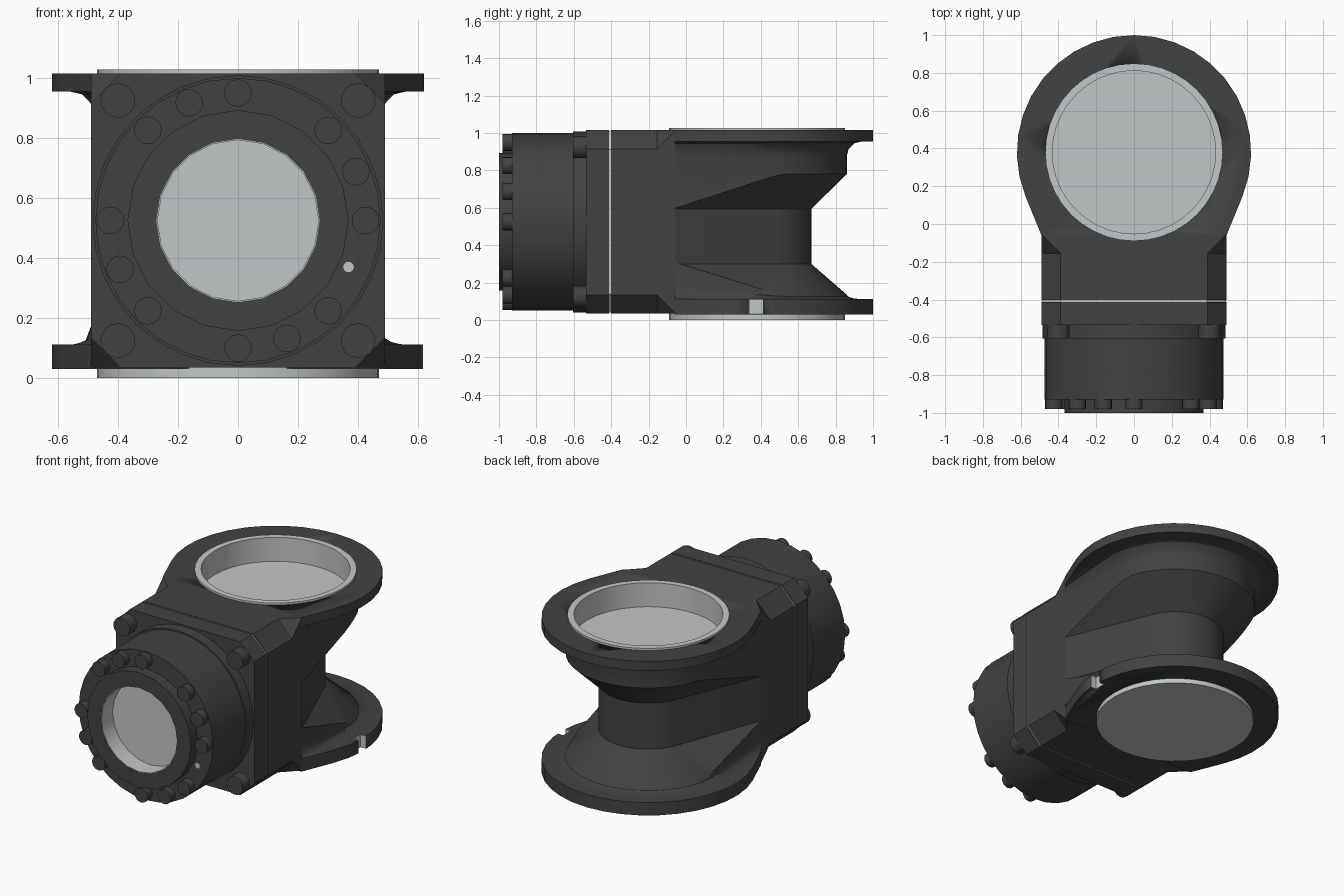
import bpy, bmesh
from math import radians, sin, cos, acos, atan2, hypot, pi
from mathutils import Vector

if "Cube" in bpy.data.objects:
    bpy.data.objects.remove(bpy.data.objects["Cube"])


def material(name, color):
    m = bpy.data.materials.new(name)
    m.use_nodes = True
    m.diffuse_color = color
    node = next(n for n in m.node_tree.nodes if n.type == "BSDF_PRINCIPLED")
    node.inputs["Base Color"].default_value = color
    node.inputs["Roughness"].default_value = 0.6
    return m


DARK = material("dark grey paint", (0.055, 0.055, 0.055, 1))
LIGHT = material("light bare metal", (0.55, 0.57, 0.58, 1))

CY = 0.38      # bore axis, y
CZ = 0.525     # shaft axis, z
W = 0.49       # half width of the square housing
Y0 = -0.06     # where the housing meets the flanged body


def finish(name, bm, mat):
    bmesh.ops.remove_doubles(bm, verts=bm.verts, dist=1e-4)
    bmesh.ops.recalc_face_normals(bm, faces=bm.faces)
    mesh = bpy.data.meshes.new(name)
    bm.to_mesh(mesh)
    bm.free()
    ob = bpy.data.objects.new(name, mesh)
    bpy.context.collection.objects.link(ob)
    mesh.materials.append(mat)
    bpy.ops.object.select_all(action="DESELECT")
    ob.select_set(True)
    bpy.context.view_layer.objects.active = ob
    bpy.ops.object.shade_smooth_by_angle(angle=radians(30))
    return ob


def lathe(name, profile, axis, mat, center, n=32):
    """Turn a closed (radius, height) profile about the y or z axis."""
    bm = bmesh.new()
    z_axis = axis == "z"
    pts = [Vector((r, 0, h) if z_axis else (r, h, 0)) for r, h in profile]
    vs = [bm.verts.new(p) for p in pts]
    es = [bm.edges.new(pair) for pair in zip(vs, vs[1:] + vs[:1])
          if (pair[0].co.xz.length if not z_axis else pair[0].co.xy.length) > 0
          or (pair[1].co.xz.length if not z_axis else pair[1].co.xy.length) > 0]
    bmesh.ops.spin(bm, geom=vs + es, cent=(0, 0, 0), steps=n, angle=2 * pi,
                   axis=(0, 0, 1) if z_axis else (0, 1, 0), use_duplicate=False)
    bmesh.ops.translate(bm, verts=bm.verts, vec=center)
    return finish(name, bm, mat)


def rod(name, r, h0, h1, axis, mat, center, n=32):
    return lathe(name, [(0, h0), (r, h0), (r, h1), (0, h1)], axis, mat, center, n)


def loft(name, rings, mat):
    """Skin a list of equal point rings and cap both ends."""
    bm = bmesh.new()
    rows = [[bm.verts.new(p) for p in ring] for ring in rings]
    for a, b in zip(rows, rows[1:]):
        for i in range(len(a)):
            j = (i + 1) % len(a)
            bm.faces.new((a[i], a[j], b[j], b[i]))
    bm.faces.new(rows[0])
    bm.faces.new(rows[-1])
    return finish(name, bm, mat)


def box(name, lo, hi, mat):
    (x0, y0, z0), (x1, y1, z1) = lo, hi
    return loft(name, [[(x0, y0, z), (x1, y0, z), (x1, y1, z), (x0, y1, z)]
                       for z in (z0, z1)], mat)


def cut(target, cutter):
    mod = target.modifiers.new("cut", "BOOLEAN")
    mod.operation = "DIFFERENCE"
    mod.solver = "EXACT"
    mod.object = cutter
    bpy.context.view_layer.objects.active = target
    bpy.ops.object.modifier_apply(modifier=mod.name)
    bpy.data.objects.remove(cutter)


# Flanged body: every level is a circle joined by tangents to the housing width
def slope(y):
    return min(1, max(0, (y - Y0) / 0.56))


def outline(r, height, steps=22):
    dx, dy = W, Y0 - CY
    a = atan2(dy, dx) + acos(r / hypot(dx, dy))
    pts = [(W, Y0)]
    for i in range(steps + 1):
        t = a + (pi - 2 * a) * i / steps
        pts.append((r * cos(t), CY + r * sin(t)))
    pts.append((-W, Y0))
    return [(x, y, height(y) if callable(height) else height) for x, y in pts]


def foot(h):   # lower fillet fades out towards the back
    return lambda y: 0.112 + h * (1 - 0.75 * slope(y))


body = loft("flanged_body", [
    outline(0.62, 0.03), outline(0.62, 0.112), outline(0.55, 0.112),
    outline(0.51, foot(0.02)), outline(0.485, foot(0.06)),
    outline(0.48, lambda y: 0.31 - 0.175 * slope(y)),
    outline(0.29, 0.30), outline(0.29, 0.595),
    outline(0.48, lambda y: 0.597 + 0.183 * slope(y)),
    outline(0.48, 0.88), outline(0.49, 0.915), outline(0.52, 0.945),
    outline(0.56, 0.955), outline(0.62, 0.955), outline(0.62, 1.015)], DARK)

# Top bore with its liner, and the bottom spigot
cut(body, rod("bore_cutter", 0.45, 0.866, 1.2, "z", DARK, (0, CY, 0), 40))
lathe("top_bore_liner", [(0, 0.875), (0.432, 0.875), (0.432, 1.028), (0.47, 1.028),
                         (0.47, 1.01), (0.45, 1.01), (0.45, 0.866), (0, 0.866)],
      "z", LIGHT, (0, CY, 0), 40)
rod("bottom_spigot", 0.47, 0, 0.04, "z", LIGHT, (0, CY, 0), 40)

# Locating notch on the left of the lower flange
cut(body, box("notch_cutter", (0.575, 0.335, -0.1), (0.8, 0.415, 0.2), DARK))
box("notch_back", (0.574, 0.336, 0.031), (0.58, 0.414, 0.111), LIGHT)
for tag, y in (("front", 0.334), ("rear", 0.411)):
    box("notch_" + tag, (0.576, y, 0.031), (0.616, y + 0.005, 0.111), LIGHT)


# Square housing with chamfered corners that run out before the flange
def square(y, c, w=W):
    pts = []
    for sx, sz in ((1, 1), (-1, 1), (-1, -1), (1, -1)):
        pair = [(sx * w, CZ + sz * (w - c)), (sx * (w - c), CZ + sz * w)]
        pts += pair if sx * sz > 0 else pair[::-1]
    return [(x, y, z) for x, z in pts]


loft("housing_block", [square(-0.402, 0.1), square(-0.155, 0.1),
                       square(-0.055, 0.001)], DARK)
loft("joint_seam", [square(-0.414, 0.1, 0.486), square(-0.4, 0.1, 0.486)], LIGHT)
loft("cover_plate", [square(-0.535, 0.1), square(-0.413, 0.1)], DARK)

# Round front housing with a raised nose ring and a blind bore
AXIS = (0, 0, CZ)
lathe("front_housing", [(0, -0.53), (0.484, -0.53), (0.484, -0.605), (0.475, -0.605),
                        (0.475, -0.93), (0.36, -0.93), (0.36, -0.87), (0, -0.87)],
      "y", DARK, AXIS)
lathe("nose_ring", [(0.272, -0.86), (0.272, -1), (0.368, -1), (0.368, -0.86)],
      "y", DARK, AXIS, 20)
lathe("front_bore_liner", [(0, -0.885), (0.268, -0.885), (0.268, -0.998),
                           (0.273, -0.998), (0.273, -0.865), (0, -0.865)],
      "y", LIGHT, AXIS, 20)

# Ring of cap screws in four groups of three
for k in range(4):
    for step in range(3):
        a = radians(90 * k + 22.5 * step)
        rod("face_screw", 0.046, -0.98, -0.92, "y", DARK,
            (0.425 * cos(a), 0, CZ + 0.425 * sin(a)), 16)
rod("grease_port", 0.018, -0.934, -0.92, "y", LIGHT, (0.368, 0, 0.37), 10)

# Corner bolts on the cover plate
for sx in (-1, 1):
    for sz in (-1, 1):
        rod("corner_bolt", 0.058, -0.605, -0.53, "y", DARK,
            (sx * 0.4, 0, CZ + sz * 0.4), 16)
